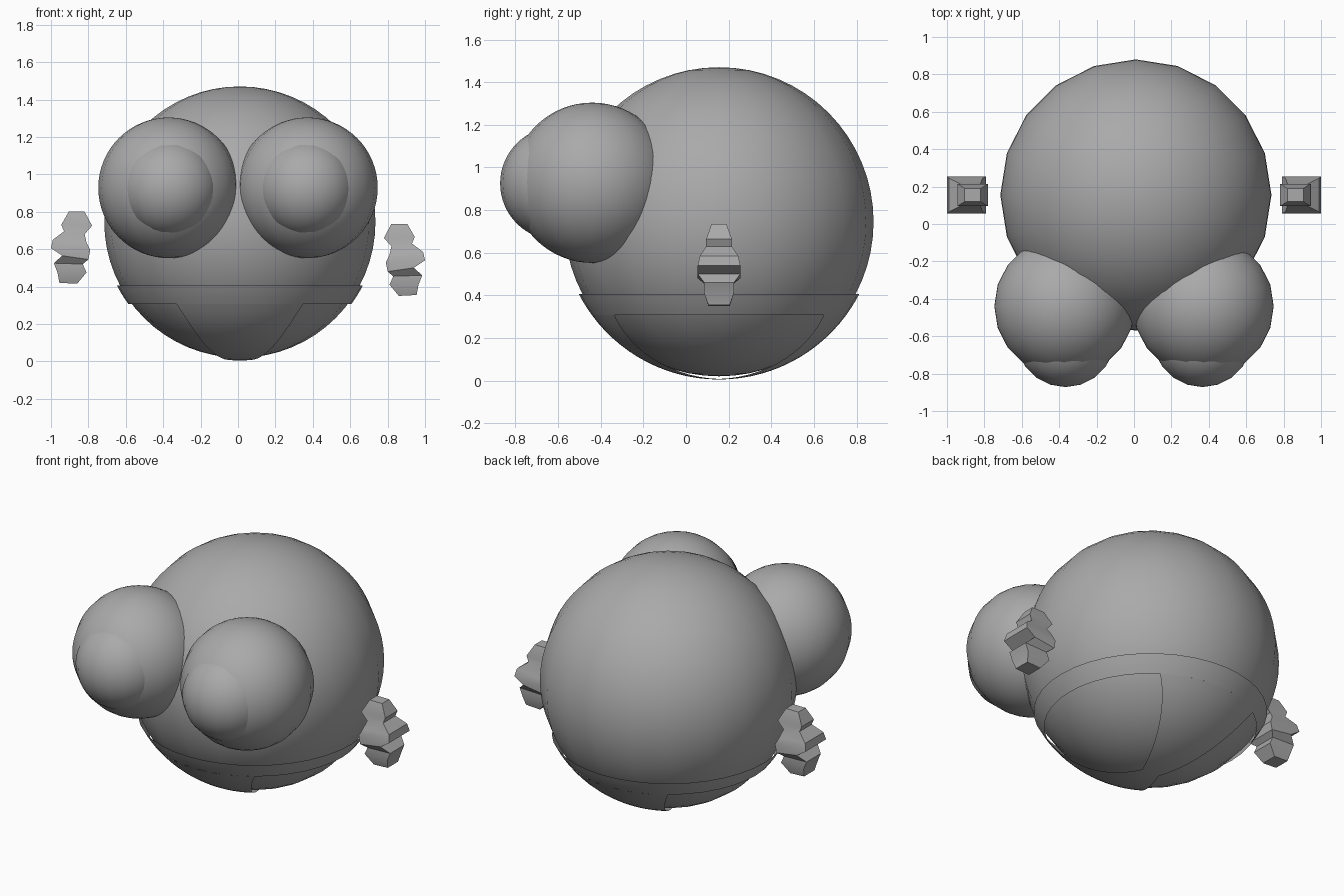
import bpy
import math

cube = bpy.data.objects.get("Cube")
if cube:
    bpy.data.objects.remove(cube, do_unlink=True)

grey = bpy.data.materials.new("mid_grey")
grey.use_nodes = True
colour = (0.4, 0.4, 0.4, 1)
grey.diffuse_color = colour
grey.node_tree.nodes["Principled BSDF"].inputs["Base Color"].default_value = colour

CENTRE = (0.01, 0.155, 0.745)
BODY_R = 0.725
SHELL_R = 0.74


def finish(obj, name, angle=40):
    obj.name = name
    obj.data.materials.append(grey)
    bpy.ops.object.select_all(action="DESELECT")
    obj.select_set(True)
    bpy.context.view_layer.objects.active = obj
    bpy.ops.object.shade_smooth_by_angle(angle=math.radians(angle))
    return obj


def ball(name, centre, radius):
    bpy.ops.mesh.primitive_uv_sphere_add(segments=20, ring_count=32,
                                         radius=radius, location=centre)
    return finish(bpy.context.object, name)


def loft(name, rows, closed=False, caps=False, angle=40):
    """Skin a list of equal-length point rows with quads."""
    n = len(rows[0])
    verts = [p for row in rows for p in row]
    faces = []
    for r in range(len(rows) - 1):
        for i in range(n if closed else n - 1):
            j = (i + 1) % n
            faces.append((r * n + i, r * n + j, (r + 1) * n + j, (r + 1) * n + i))
    if caps:
        faces.append(tuple(reversed(range(n))))
        faces.append(tuple(range(len(verts) - n, len(verts))))
    mesh = bpy.data.meshes.new(name)
    mesh.from_pydata(verts, [], faces)
    obj = bpy.data.objects.new(name, mesh)
    bpy.context.collection.objects.link(obj)
    return finish(obj, name, angle)


# Round body
ball("body", CENTRE, BODY_R)

# Bulging eyes with pupils in front
for side, label in ((1, "left"), (-1, "right")):
    ball(label + "_eye", (side * 0.371, -0.44, 0.928), 0.376)
    ball(label + "_pupil", (side * 0.366, -0.606, 0.925), 0.266)

# Waistband of the briefs, a thin shell just outside the body
cx, cy, cz = CENTRE
BAND_TOP, BAND_LOW = 0.405, 0.308
band = []
for k in range(4):
    z = BAND_LOW + (BAND_TOP - BAND_LOW) * k / 3
    r = math.sqrt(SHELL_R ** 2 - (z - cz) ** 2)
    band.append([(cx + r * math.cos(a), cy + r * math.sin(a), z)
                 for a in (math.tau * i / 40 for i in range(40))])
loft("briefs_waistband", band, closed=True)

# Strip running under the body from front to back, narrow at the bottom
strip = []
STEPS, ACROSS = 28, 10
for k in range(STEPS + 1):
    u = 2 * k / STEPS - 1
    width = 0.06 + 0.28 * abs(u)
    row = []
    for i in range(ACROSS + 1):
        x = width * (2 * i / ACROSS - 1)
        r = math.sqrt(SHELL_R ** 2 - x * x)
        a = u * math.acos((cz - BAND_LOW) / r)
        row.append((cx + x, cy + r * math.sin(a), cz - r * math.cos(a)))
    strip.append(row)
loft("briefs_strip", strip)

# Floating hands: stacked rectangular sections
# (inner x, inner z, outer x, outer z, half depth)
SECTIONS = [
    (0.86, 0.35, 0.955, 0.355, 0.05),
    (0.81, 0.41, 0.965, 0.41, 0.07),
    (0.83, 0.455, 0.985, 0.46, 0.07),
    (0.80, 0.48, 0.94, 0.50, 0.10),
    (0.79, 0.53, 1.0, 0.54, 0.10),
    (0.81, 0.57, 0.99, 0.585, 0.09),
    (0.82, 0.615, 0.93, 0.63, 0.06),
    (0.78, 0.66, 0.945, 0.665, 0.06),
    (0.82, 0.735, 0.905, 0.735, 0.035),
]
for side, label, lift in ((1, "left", 0), (-1, "right", 0.065)):
    rows = []
    for xi, zi, xo, zo, d in SECTIONS:
        loop = [(side * xi, cy - d, zi + lift), (side * xo, cy - d, zo + lift),
                (side * xo, cy + d, zo + lift), (side * xi, cy + d, zi + lift)]
        rows.append(loop if side > 0 else loop[::-1])
    loft(label + "_hand", rows, closed=True, caps=True, angle=35)
